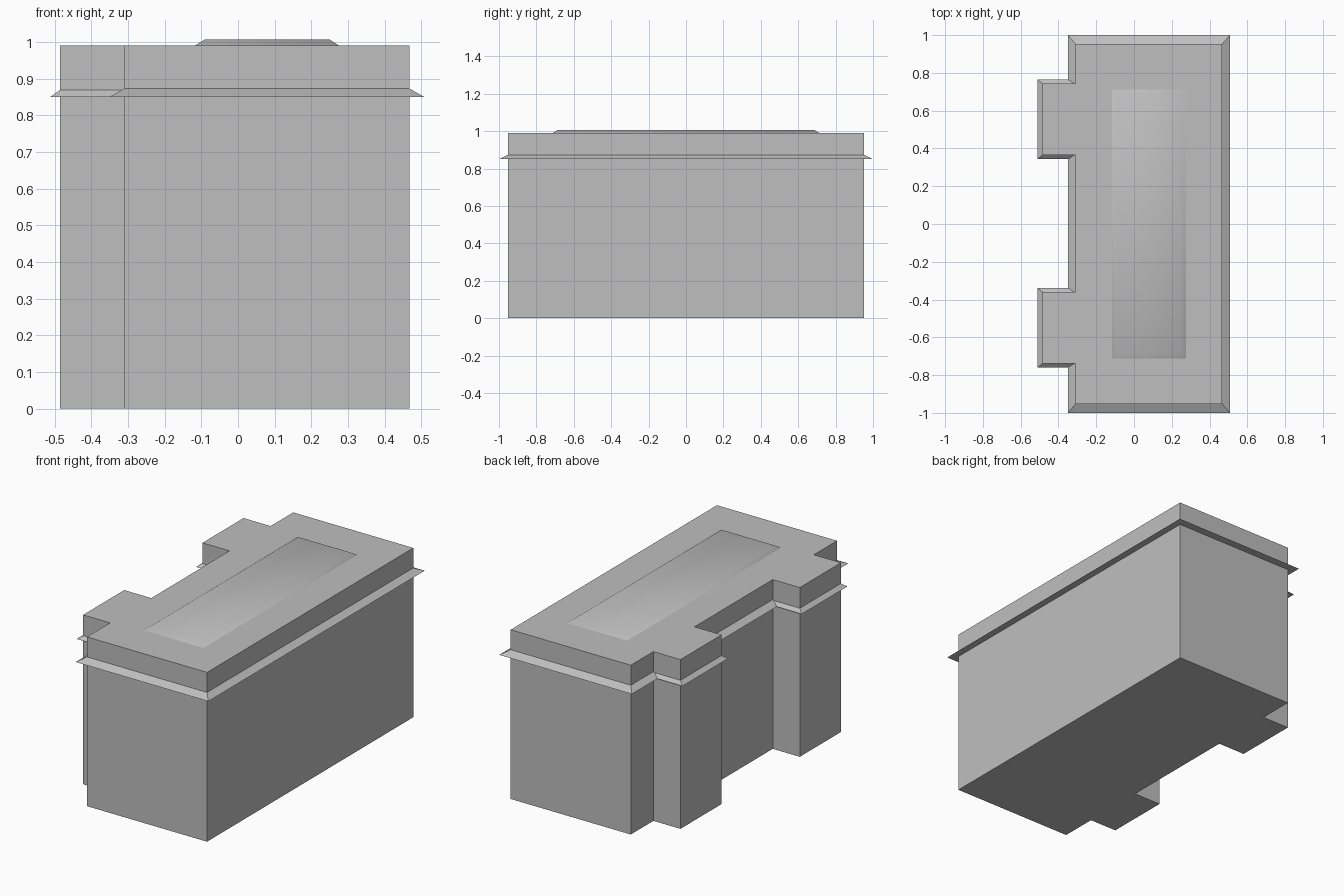
import bpy
import bmesh

cube = bpy.data.objects.get("Cube")
if cube:
    bpy.data.objects.remove(cube, do_unlink=True)

stone = bpy.data.materials.new("plain grey")
stone.use_nodes = True
grey = (0.52, 0.52, 0.52, 1)
stone.diffuse_color = grey
stone.node_tree.nodes["Principled BSDF"].inputs["Base Color"].default_value = grey

# Main block and wing dimensions
LEFT, RIGHT, DEPTH, HEIGHT = -0.31, 0.467, 0.953, 0.99
WING_X, WING_HALF = -0.485, 0.19
WING_CENTRES = {"back": 0.554, "front": -0.549}
LEDGE_Z = 0.85


def rect(x0, x1, y0, y1):
    return [(x0, y0), (x1, y0), (x1, y1), (x0, y1)]


def finish(name, bm, smooth=False):
    bmesh.ops.recalc_face_normals(bm, faces=bm.faces)
    for f in bm.faces:
        f.smooth = smooth
    mesh = bpy.data.meshes.new(name)
    bm.to_mesh(mesh)
    bm.free()
    mesh.materials.append(stone)
    obj = bpy.data.objects.new(name, mesh)
    bpy.context.collection.objects.link(obj)
    return obj


def loft(bm, loops, closed=True):
    """Join successive point loops with bands of quads."""
    rows = [[bm.verts.new((x, y, z)) for x, y in pts] for pts, z in loops]
    count = len(rows[0])
    for a, b in zip(rows, rows[1:]):
        for i in range(count if closed else count - 1):
            j = (i + 1) % count
            bm.faces.new((a[i], a[j], b[j], b[i]))
    return rows


def ledge(name, inner, outer, top, closed=True):
    """Sloped ledge with a flat underside around a wall."""
    bm = bmesh.new()
    rows = loft(bm, [(inner, LEDGE_Z), (outer, LEDGE_Z), (inner, top)], closed)
    # Close the wall side so that the ledge is a solid strip
    n = len(inner)
    for i in range(n if closed else n - 1):
        j = (i + 1) % n
        bm.faces.new((rows[2][i], rows[2][j], rows[0][j], rows[0][i]))
    if not closed:
        for i in (0, -1):
            bm.faces.new([row[i] for row in rows])
    finish(name, bm)


# Walls: footprint with two wings on the right side
footprint = [(LEFT, -DEPTH), (RIGHT, -DEPTH), (RIGHT, DEPTH), (LEFT, DEPTH)]
for y in WING_CENTRES.values():
    footprint += [(LEFT, y + WING_HALF), (WING_X, y + WING_HALF),
                  (WING_X, y - WING_HALF), (LEFT, y - WING_HALF)]
bm = bmesh.new()
rows = loft(bm, [(footprint, 0), (footprint, HEIGHT)])
for row in rows:
    bm.faces.new(row)
finish("building_walls", bm)

# Ledge around the main block
ledge("main_ledge", rect(LEFT, RIGHT, -DEPTH, DEPTH),
      rect(-0.35, 0.508, -1, 1), 0.873)


# Ledges around the three free sides of each wing
def wing_path(x, y, half):
    return [(LEFT, y - half), (x, y - half), (x, y + half), (LEFT, y + half)]


for place, y in WING_CENTRES.items():
    ledge(place + "_wing_ledge", wing_path(WING_X, y, WING_HALF),
          wing_path(-0.512, y, WING_HALF + 0.021), 0.869, closed=False)

# Low raised roof panel with softly shaded sloping edges
bm = bmesh.new()
rows = loft(bm, [(rect(-0.117, 0.275, -0.712, 0.712), HEIGHT),
                 (rect(-0.09, 0.249, -0.685, 0.685), 1.007)])
bm.faces.new(rows[-1])
finish("roof_panel", bm, smooth=True)
